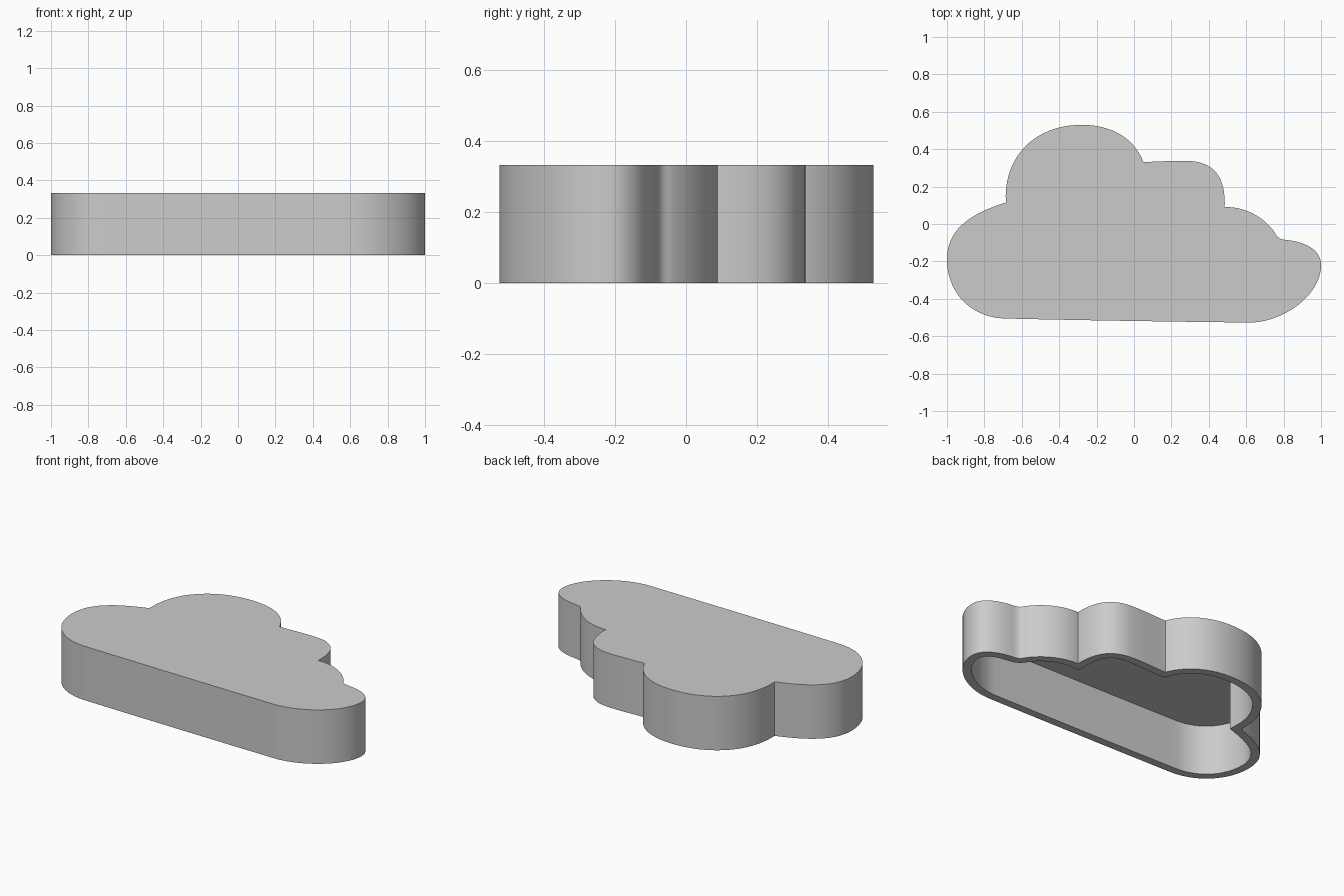
import bpy
import bmesh
from mathutils import Vector
from mathutils.geometry import interpolate_bezier

HEIGHT = 0.333
WALL = 0.05
CEILING = 0.31
STEPS = 20

cube = bpy.data.objects.get("Cube")
if cube:
    bpy.data.objects.remove(cube, do_unlink=True)

# Cloud outline, clockwise: start point, two handles; each curve ends at the next start
curves = [
    ((-.685, .115), (-.70, .36), (-.53, .53)),    # large lobe, left half
    ((-.28, .53), (-.12, .53), (0, .46)),         # large lobe, right half
    ((.05, .332), (.12, .332), (.20, .34)),       # second lobe, flat top
    ((.29, .337), (.43, .332), (.49, .25)),       # second lobe, side
    ((.485, .09), (.60, .095), (.70, .03)),       # third lobe
    ((.752, -.045), (.765, -.07), (.775, -.08)),  # soft valley
    ((.81, -.085), (.92, -.095), (1, -.14)),      # end lobe, upper
    ((1, -.22), (1, -.38), (.80, -.525)),         # end lobe, lower
    ((.62, -.527), (.20, -.522), (-.28, -.515)),  # long front wall
    ((-.70, -.505), (-.88, -.495), (-1, -.36)),   # left lobe, lower
    ((-1, -.19), (-1, -.02), (-.86, .06)),        # left lobe, upper
]


def cloud_outline():
    points = []
    for i, (start, h1, h2) in enumerate(curves):
        end = curves[(i + 1) % len(curves)][0]
        knots = [Vector(p) for p in (start, h1, h2, end)]
        points += [Vector(p[:2]) for p in interpolate_bezier(*knots, STEPS + 1)[:-1]]
    return points


def inset(points, distance):
    """Mitred inward offset of a clockwise outline."""
    result = []
    for i, p in enumerate(points):
        a = (p - points[i - 1]).normalized()
        b = (points[(i + 1) % len(points)] - p).normalized()
        na, nb = Vector((a.y, -a.x)), Vector((b.y, -b.x))
        result.append(p + (na + nb) * distance / (1 + na.dot(nb)))
    return result


# Hollow shell, open underneath
outer = cloud_outline()
inner = inset(outer, WALL)
bm = bmesh.new()
rings = [[bm.verts.new((p.x, p.y, z)) for p in line]
         for line, z in ((outer, HEIGHT), (outer, 0), (inner, 0), (inner, CEILING))]
count = len(outer)
for upper, lower in zip(rings, rings[1:]):
    for i in range(count):
        j = (i + 1) % count
        bm.faces.new((upper[i], upper[j], lower[j], lower[i]))
bm.faces.new(rings[0])
bm.faces.new(rings[-1])
bmesh.ops.recalc_face_normals(bm, faces=bm.faces)
mesh = bpy.data.meshes.new("cloud_shell")
bm.to_mesh(mesh)
bm.free()

shell = bpy.data.objects.new("cloud_shell", mesh)
bpy.context.collection.objects.link(shell)

# Plain grey finish
grey = bpy.data.materials.new("plain grey")
grey.use_nodes = True
colour = (0.6, 0.6, 0.6, 1)
grey.diffuse_color = colour
grey.node_tree.nodes["Principled BSDF"].inputs["Base Color"].default_value = colour
mesh.materials.append(grey)

bpy.ops.object.select_all(action='DESELECT')
shell.select_set(True)
bpy.context.view_layer.objects.active = shell
bpy.ops.object.shade_smooth_by_angle()
